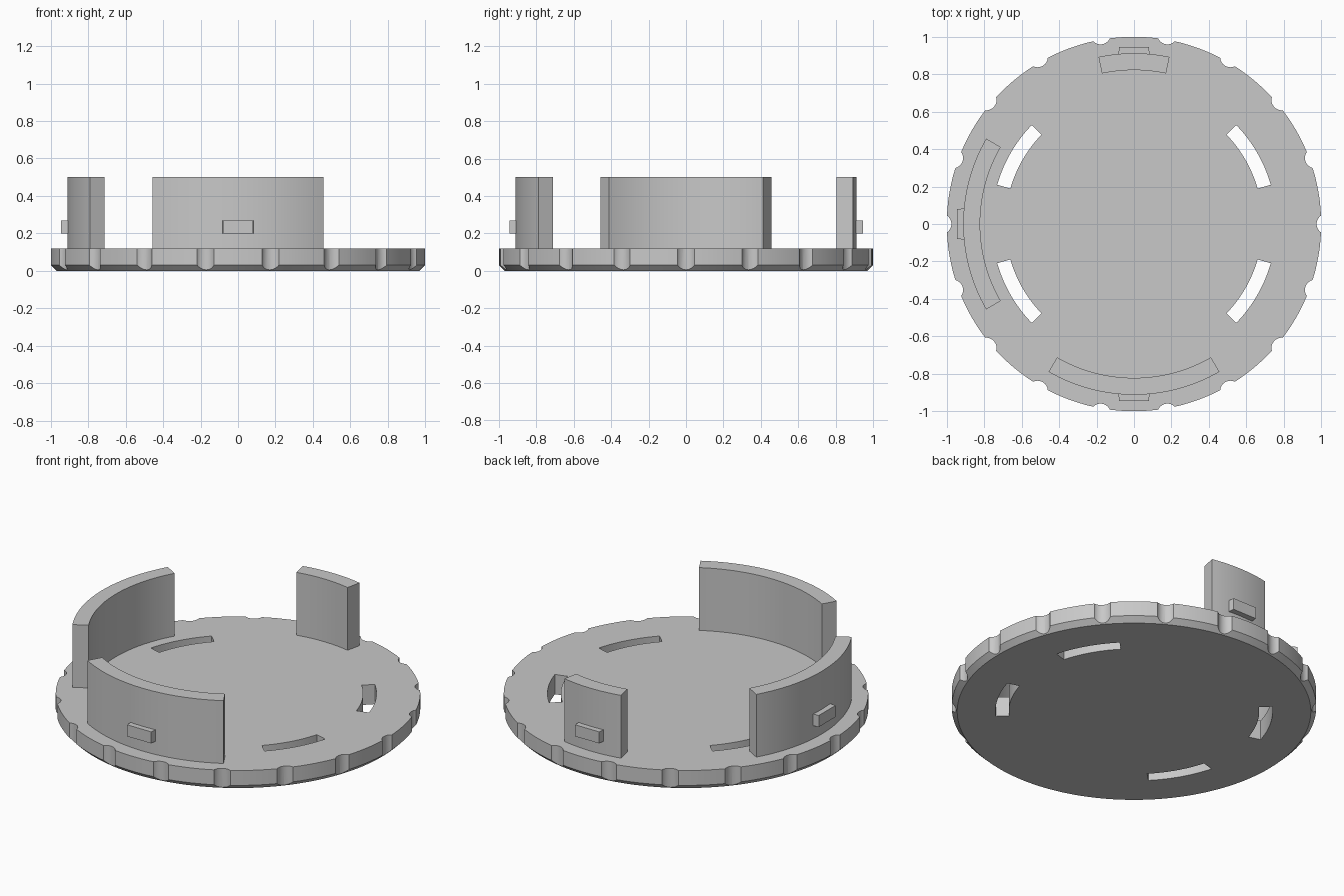
import bpy, bmesh, math

if "Cube" in bpy.data.objects:
    bpy.data.objects.remove(bpy.data.objects["Cube"])

grey = bpy.data.materials.new("plain grey")
grey.diffuse_color = (0.58, 0.58, 0.58, 1)
grey.use_nodes = True
grey.node_tree.nodes["Principled BSDF"].inputs["Base Color"].default_value = grey.diffuse_color


def finish(name, bm):
    bmesh.ops.recalc_face_normals(bm, faces=bm.faces)
    me = bpy.data.meshes.new(name)
    bm.to_mesh(me)
    bm.free()
    ob = bpy.data.objects.new(name, me)
    bpy.context.collection.objects.link(ob)
    me.materials.append(grey)
    return ob


def smooth(ob):
    bpy.ops.object.select_all(action='DESELECT')
    ob.select_set(True)
    bpy.context.view_layer.objects.active = ob
    bpy.ops.object.shade_smooth_by_angle(angle=math.radians(20))


def prism(bm, pts, z0, z1):
    """Extrude a flat outline between two heights."""
    f = bm.faces.new([bm.verts.new((x, y, z0)) for x, y in pts])
    up = bmesh.ops.extrude_face_region(bm, geom=[f])["geom"]
    for v in up:
        if isinstance(v, bmesh.types.BMVert):
            v.co.z = z1


def polar(r, deg):
    a = math.radians(deg)
    return (r * math.cos(a), r * math.sin(a))


def arc(r0, r1, mid, half, steps):
    """Outline of a ring segment centred on angle mid."""
    angs = [mid - half + 2 * half * i / steps for i in range(steps + 1)]
    return [polar(r1, a) for a in angs] + [polar(r0, a) for a in reversed(angs)]


# Round base plate with a chamfered lower edge
bm = bmesh.new()
N = 144
rings = [[bm.verts.new((*polar(r, 360 * i / N), z)) for i in range(N)]
         for r, z in ((0.97, 0), (1.0, 0.03), (1.0, 0.12))]
bm.faces.new(rings[0])
bm.faces.new(rings[2])
for a, b in zip(rings, rings[1:]):
    for i in range(N):
        j = (i + 1) % N
        bm.faces.new((a[i], a[j], b[j], b[i]))
plate = finish("base_plate", bm)

# Cutter: 18 grip notches round the rim and four curved slots
bm = bmesh.new()
for k in range(18):
    cx, cy = polar(1.03, 20 * k)
    ring = [polar(0.055, 20 * k + 15 * i) for i in range(24)]
    prism(bm, [(cx + x, cy + y) for x, y in ring], -0.1, 0.3)
for mid in (30, 150, 210, 330):
    prism(bm, arc(0.687, 0.76, mid, 14, 14), -0.1, 0.3)
cutter = finish("plate_cutter", bm)
cutter.hide_render = True

mod = plate.modifiers.new("cut", 'BOOLEAN')
mod.operation = 'DIFFERENCE'
mod.solver = 'EXACT'
mod.object = cutter
bpy.context.view_layer.objects.active = plate
bpy.ops.object.modifier_apply(modifier="cut")
bpy.data.objects.remove(cutter)
smooth(plate)

# Curved upright walls, each with a small snap tab on its outer face
for side, mid, half in (("front", 270, 30), ("left", 180, 30), ("back", 90, 12)):
    bm = bmesh.new()
    prism(bm, arc(0.822, 0.912, mid, half, half), 0.12, 0.5)
    smooth(finish(side + "_wall", bm))

    bm = bmesh.new()
    c, s = polar(1, mid)
    tab = [(0.89, -0.084), (0.945, -0.08), (0.945, 0.08), (0.89, 0.084)]
    prism(bm, [(c * x - s * y, s * x + c * y) for x, y in tab], 0.2, 0.27)
    finish(side + "_tab", bm)
